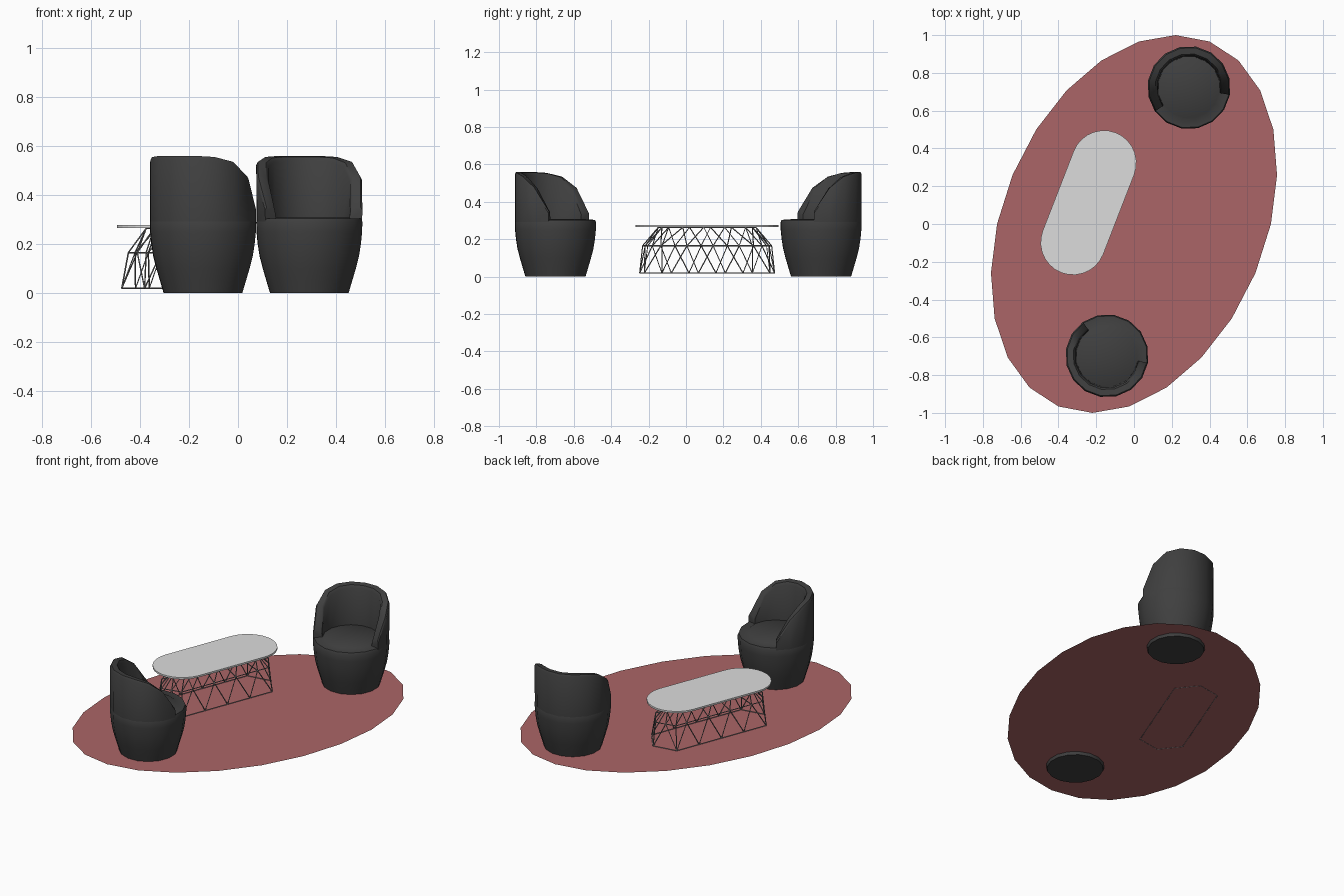
import bpy, bmesh
from math import sin, cos, pi, radians, atan2
from mathutils import Vector

cube = bpy.data.objects.get("Cube")
if cube:
    bpy.data.objects.remove(cube, do_unlink=True)


def material(name, color):
    m = bpy.data.materials.new(name)
    m.use_nodes = True
    m.diffuse_color = (*color, 1)
    m.node_tree.nodes["Principled BSDF"].inputs["Base Color"].default_value = (*color, 1)
    return m


CHARCOAL = material("charcoal upholstery", (0.05, 0.05, 0.05))
ROSE = material("dusty red rug", (0.41, 0.13, 0.135))
PALE = material("pale grey tabletop", (0.72, 0.72, 0.72))
STEEL = material("grey wire", (0.2, 0.2, 0.2))


def finish(name, bm, mat, smooth=None):
    bmesh.ops.recalc_face_normals(bm, faces=bm.faces)
    me = bpy.data.meshes.new(name)
    bm.to_mesh(me)
    bm.free()
    me.materials.append(mat)
    ob = bpy.data.objects.new(name, me)
    bpy.context.collection.objects.link(ob)
    if smooth:
        bpy.ops.object.select_all(action="DESELECT")
        ob.select_set(True)
        bpy.context.view_layer.objects.active = ob
        bpy.ops.object.shade_smooth_by_angle(angle=radians(smooth))
    return ob


def loft(bm, rings, closed):
    """Skin between rings of points; cap the first and last ring."""
    vs = [[bm.verts.new(p) for p in ring] for ring in rings]
    for a, b in zip(vs, vs[1:]):
        for i in range(len(a) if closed else len(a) - 1):
            j = (i + 1) % len(a)
            bm.faces.new((a[i], a[j], b[j], b[i]))
    bm.faces.new(vs[0])
    bm.faces.new(vs[-1])


# Rug: a slanted oval sheet
RUG_Z = 0.018
bm = bmesh.new()
angles = [2 * pi * i / 24 for i in range(24)]
bm.faces.new([bm.verts.new((0.22 * cos(t) - 0.725 * sin(t), cos(t), RUG_Z)) for t in angles])
finish("rug", bm, ROSE)


# Tub chairs: barrel seat plus a wrapped back that slopes into arms
SIDES = 16
BARREL = [(0.163, 0), (0.178, 0.05), (0.193, 0.1), (0.206, 0.15), (0.214, 0.2),
          (0.219, 0.25), (0.22, 0.29), (0.214, 0.304), (0.168, 0.305), (0.162, 0.309)]
RIM = [0.56, 0.56, 0.555, 0.535, 0.475, 0.35]   # rim height from back centre to arm end


def chair(name, x, y, back_angle):
    def polar(r, k, z):
        t = radians(back_angle) + k * 2 * pi / SIDES
        return (x + r * cos(t), y + r * sin(t), z)

    bm = bmesh.new()
    loft(bm, [[polar(r, k, z) for k in range(SIDES)] for r, z in BARREL], True)
    finish(name + "_seat", bm, CHARCOAL, 40)

    bm = bmesh.new()
    sections = []
    for k in range(1 - len(RIM), len(RIM)):
        h = RIM[abs(k)]
        section = [(0.219, 0.29), (0.22, h - 0.012), (0.213, h), (0.18, h - 0.004),
                   (0.17, h - 0.02), (0.165, 0.3)]
        sections.append([polar(r, k, z) for r, z in section])
    loft(bm, sections, True)
    finish(name + "_back", bm, CHARCOAL, 45)


chair("rear_chair", 0.291, 0.722, 102.5)
chair("front_chair", -0.143, -0.698, -122)


# Table frame of reference: u runs along the table, v across it
CENTRE = Vector((-0.241, 0.113, 0))
U = Vector((0.362, 0.932, 0)).normalized()
V = Vector((-U.y, U.x, 0))


def at(u, v, z):
    return CENTRE + U * u + V * v + Vector((0, 0, z))


# Tabletop: thin slab with round ends
bm = bmesh.new()
R, HALF, ARC = 0.172, 0.226, 14
outline = []
for end in (1, -1):
    for i in range(ARC + 1):
        t = -pi / 2 + pi * i / ARC
        outline.append((end * (HALF + R * cos(t)), end * R * sin(t)))
loft(bm, [[at(u, v, z) for u, v in outline] for z in (0.266, 0.277)], True)
finish("tabletop", bm, PALE)


# Wire base: three hexagonal hoops joined by zigzag struts
def hoop(length, width, point, z):
    return [at(u, v, z) for u, v in ((length, -width), (length + point, 0), (length, width),
                                     (-length, width), (-length - point, 0), (-length, -width))]


hoops = [hoop(0.31, 0.13, 0.077, 0.019), hoop(0.30, 0.105, 0.07, 0.165),
         hoop(0.24, 0.05, 0.04, 0.264)]
DIVISIONS = [1, 1, 4, 1, 1, 4]
wires = []
low, mid, top = hoops
for i, n in enumerate(DIVISIONS):
    j = (i + 1) % 6
    wires += [(h[i], h[j]) for h in hoops]
    wires += [(low[i], mid[i]), (mid[i], top[i])]
    for k in range(n):
        peak = mid[i].lerp(mid[j], (k + 0.5) / n)
        for f in (k / n, (k + 1) / n):
            wires.append((low[i].lerp(low[j], f), peak))
            wires.append((peak, top[i].lerp(top[j], f)))

curve = bpy.data.curves.new("table_wire_base", "CURVE")
curve.dimensions = "3D"
curve.bevel_depth = 0.003
curve.bevel_resolution = 0
curve.use_fill_caps = True
for a, b in wires:
    s = curve.splines.new("POLY")
    s.points.add(1)
    s.points[0].co = (*a, 1)
    s.points[1].co = (*b, 1)
curve.materials.append(STEEL)
bpy.context.collection.objects.link(bpy.data.objects.new("table_wire_base", curve))
